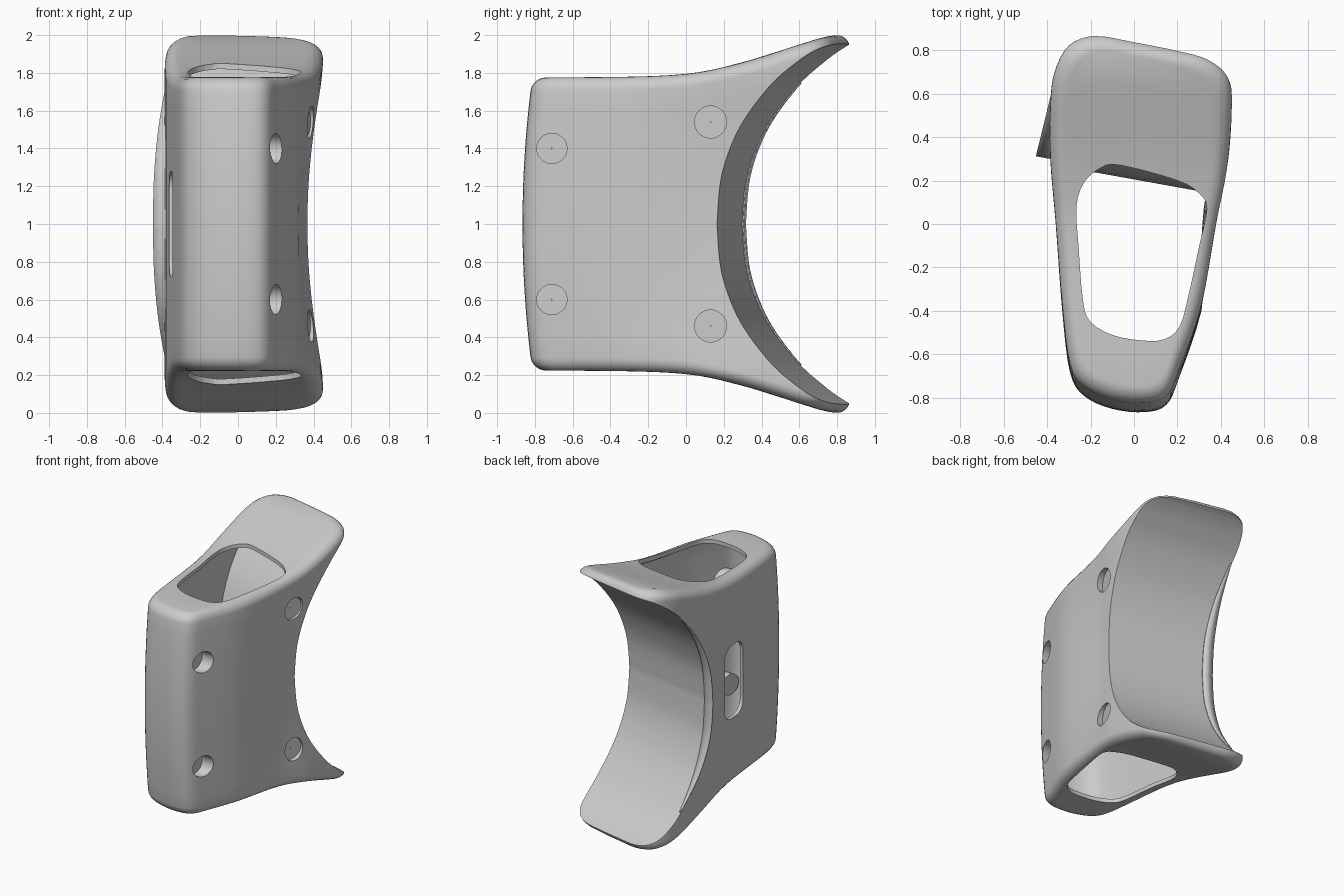
import bpy, bmesh, math
from mathutils import Vector

cube = bpy.data.objects.get("Cube")
if cube:
    bpy.data.objects.remove(cube)

grey = bpy.data.materials.new("plain_grey")
grey.use_nodes = True
grey.diffuse_color = (0.6, 0.6, 0.6, 1)
grey.node_tree.nodes["Principled BSDF"].inputs["Base Color"].default_value = grey.diffuse_color

SHEAR = 0.18   # the saddle cut runs slightly diagonally across the back


def curve(points, steps, closed=True):
    """Catmull-Rom curve through a few points."""
    n, out = len(points), []
    pick = lambda i: Vector(points[i % n] if closed else points[max(0, min(n - 1, i))])
    for i in range(n if closed else n - 1):
        a, b, c, d = (pick(i + k) for k in (-1, 0, 1, 2))
        for s in range(steps):
            t = s / steps
            out.append(0.5 * (2 * b + (c - a) * t + (2 * a - 5 * b + 4 * c - d) * t * t
                              + (3 * b - a - 3 * c + d) * t ** 3))
    if not closed:
        out.append(pick(n - 1))
    return out


def loft(name, rings, caps=True, closed=True):
    """Skin a list of equally long point rings."""
    bm = bmesh.new()
    rows = [[bm.verts.new(p) for p in ring] for ring in rings]
    for a, b in zip(rows, rows[1:]):
        n = len(a)
        for i in range(n if closed else n - 1):
            j = (i + 1) % n
            bm.faces.new((a[i], a[j], b[j], b[i]))
    if caps:
        bm.faces.new(rows[0])
        bm.faces.new(rows[-1])
    bmesh.ops.recalc_face_normals(bm, faces=bm.faces)
    mesh = bpy.data.meshes.new(name)
    bm.to_mesh(mesh)
    bm.free()
    mesh.materials.append(grey)
    obj = bpy.data.objects.new(name, mesh)
    bpy.context.collection.objects.link(obj)
    return obj


def cut(obj, cutter):
    mod = obj.modifiers.new("cut", "BOOLEAN")
    mod.operation, mod.solver, mod.object = "DIFFERENCE", "EXACT", cutter
    bpy.context.view_layer.objects.active = obj
    bpy.ops.object.modifier_apply(modifier=mod.name)
    bpy.data.objects.remove(cutter)


def smooth(obj, angle=35):
    bpy.ops.object.select_all(action="DESELECT")
    obj.select_set(True)
    bpy.context.view_layer.objects.active = obj
    bpy.ops.object.shade_smooth_by_angle(angle=math.radians(angle))


# Plan outline, top height and saddle curve
plan = curve([(0.05, -0.865), (0.15, -0.83), (0.21, -0.7), (0.31, -0.4), (0.385, 0),
              (0.43, 0.25), (0.45, 0.55), (0.43, 0.68), (0.34, 0.76), (0.2, 0.8),
              (0, 0.84), (-0.18, 0.868), (-0.3, 0.82), (-0.365, 0.7), (-0.385, 0.55),
              (-0.385, 0.3), (-0.36, 0), (-0.33, -0.4), (-0.295, -0.68),
              (-0.23, -0.79), (-0.1, -0.85)], 4)
top_line = curve([(-0.9, 1.775), (-0.3, 1.78), (0, 1.795), (0.2, 1.83), (0.4, 1.885),
                  (0.6, 1.95), (0.76, 1.995), (0.9, 2.0)], 6, False)
saddle = curve([(0.23, 1), (0.255, 1.25), (0.34, 1.48), (0.47, 1.67),
                (0.62, 1.82), (0.84, 1.955), (1.2, 2.02)], 6, False)


def height(y):
    for a, b in zip(top_line, top_line[1:]):
        if y <= b.x:
            return a.y + (b.y - a.y) * (y - a.x) / (b.x - a.x)
    return top_line[-1].y


def shaped(x, y, z):
    """Bow the front outwards and draw the waist of the +x wall inwards."""
    h = min(1, abs(z - 1) / 0.8)
    if y < 0:
        y += 0.055 * h * h * min(1, -y / 0.8)
    if x > 0:
        x -= 0.05 * (1 - h * h) * max(0, min(1, (y + 0.4) / 0.5)) * min(1, x / 0.3)
    return (x, y, z)


def hull(name, inset, radius):
    """Closed rounded block following the plan, with curved top and bottom."""
    steps = [(0.8, 0), (0.6, 0), (0.4, 0), (0.25, 0)]
    for k in range(6, -1, -1):
        a = math.pi / 2 * k / 6
        steps.append((radius * (1 - math.cos(a)), radius * (1 - math.sin(a))))

    def ring(d, drop, f):
        pts = []
        for p in plan:
            if d > 0.2:
                x, y = p.x * (1 - d), p.y * (1 - d)
            else:
                x = p.x * (1 - (inset + d) / 0.38)
                y = p.y * (1 - (inset + d) / 0.86)
            half = height(y) - 1 - inset - drop
            pts.append(shaped(x, y, 1 + f * half))
        return pts

    rings = [ring(d, s, -1) for d, s in steps]
    rings += [ring(0, radius, k / 8) for k in range(-7, 8)]
    rings += [ring(d, s, 1) for d, s in reversed(steps)]
    return loft(name, rings)


def saddle_cutter(shift):
    half = [(p.x + shift, p.y) for p in saddle]
    line = [(y, 2 - z) for y, z in reversed(half[1:])] + half
    line += [(3, line[-1][1]), (3, line[0][1])]
    return loft("saddle_cutter", [[(x, y - SHEAR * x, z) for y, z in line] for x in (-1, 1)])


# Shell: outer block minus saddle, hollowed by a smaller copy
shell = hull("curved_shell", 0, 0.07)
cut(shell, saddle_cutter(0))
cavity = hull("cavity", 0.03, 0.05)
cut(cavity, saddle_cutter(-0.025))
cut(shell, cavity)

# Openings through the upper and lower lids
opening = curve([(-0.15, 0.26), (-0.06, 0.27), (0.2, 0.2), (0.3, 0.14), (0.335, 0.07),
                 (0.3, -0.1), (0.25, -0.33), (0.21, -0.47), (0.14, -0.53), (0.03, -0.535),
                 (-0.1, -0.51), (-0.2, -0.45), (-0.235, -0.35), (-0.255, -0.1),
                 (-0.265, 0.08), (-0.23, 0.19)], 3)
for low, high in ((-0.2, 0.4), (1.6, 2.2)):
    cut(shell, loft("opening_cutter", [[(p.x, p.y, z) for p in opening] for z in (low, high)]))

# Rounded slot in the -x wall
slot = []
for k in range(24):
    a = 2 * math.pi * (k + 0.5) / 24
    slot.append((-0.075 + math.copysign(0.035, math.cos(a)) + 0.09 * math.cos(a),
                 1 + math.copysign(0.19, math.sin(a)) + 0.09 * math.sin(a)))
cut(shell, loft("slot_cutter", [[(x, y, z) for y, z in slot] for x in (-0.6, -0.2)]))


def circle(y, z, r, x, slope):
    ring = [(math.cos(2 * math.pi * k / 32) * r, math.sin(2 * math.pi * k / 32) * r)
            for k in range(32)]
    return [(x + slope * u, y + u, z + v) for u, v in ring]


# Screw sockets in the +x wall: cut holes, then line them with cups
# (name, y, height from middle, radius, rim x, rim slope, base x, base slope)
sockets = [("front_socket", -0.71, 0.4, 0.08, 0.185, 0.3, 0.12, 0.2),
           ("rear_socket", 0.13, 0.54, 0.085, 0.37, 0.15, 0.355, 0.35)]
for name, y, dz, r, rim, slope, base, tilt in sockets:
    for word, z in (("upper_", 1 + dz), ("lower_", 1 - dz)):
        cut(shell, loft("hole_cutter", [circle(y, z, r, x, 0) for x in (0.1, 0.7)]))
        cup = loft(word + name, [circle(y, z, r, rim, slope), circle(y, z, r, base, tilt),
                                 circle(y, z, 0.002, base, tilt)], caps=False)
        smooth(cup)
smooth(shell)

# Thin fin where the saddle sheet runs past the -x wall
inner, outer = [], []
for p in [q for q in saddle if q.x < 0.54]:
    y0 = p.x + SHEAR * 0.37
    x1 = min(-0.372, -0.45 + 0.07 * (y0 - 0.3) / 0.3)
    inner.append((-0.37, y0, p.y))
    outer.append((x1, p.x - SHEAR * x1, p.y))
mirror = lambda pts: [(x, y, 2 - z) for x, y, z in reversed(pts[1:])] + pts
fin = loft("saddle_fin", [mirror(inner), mirror(outer)], caps=False, closed=False)
solid = fin.modifiers.new("thickness", "SOLIDIFY")
solid.thickness = 0.006
smooth(fin)
